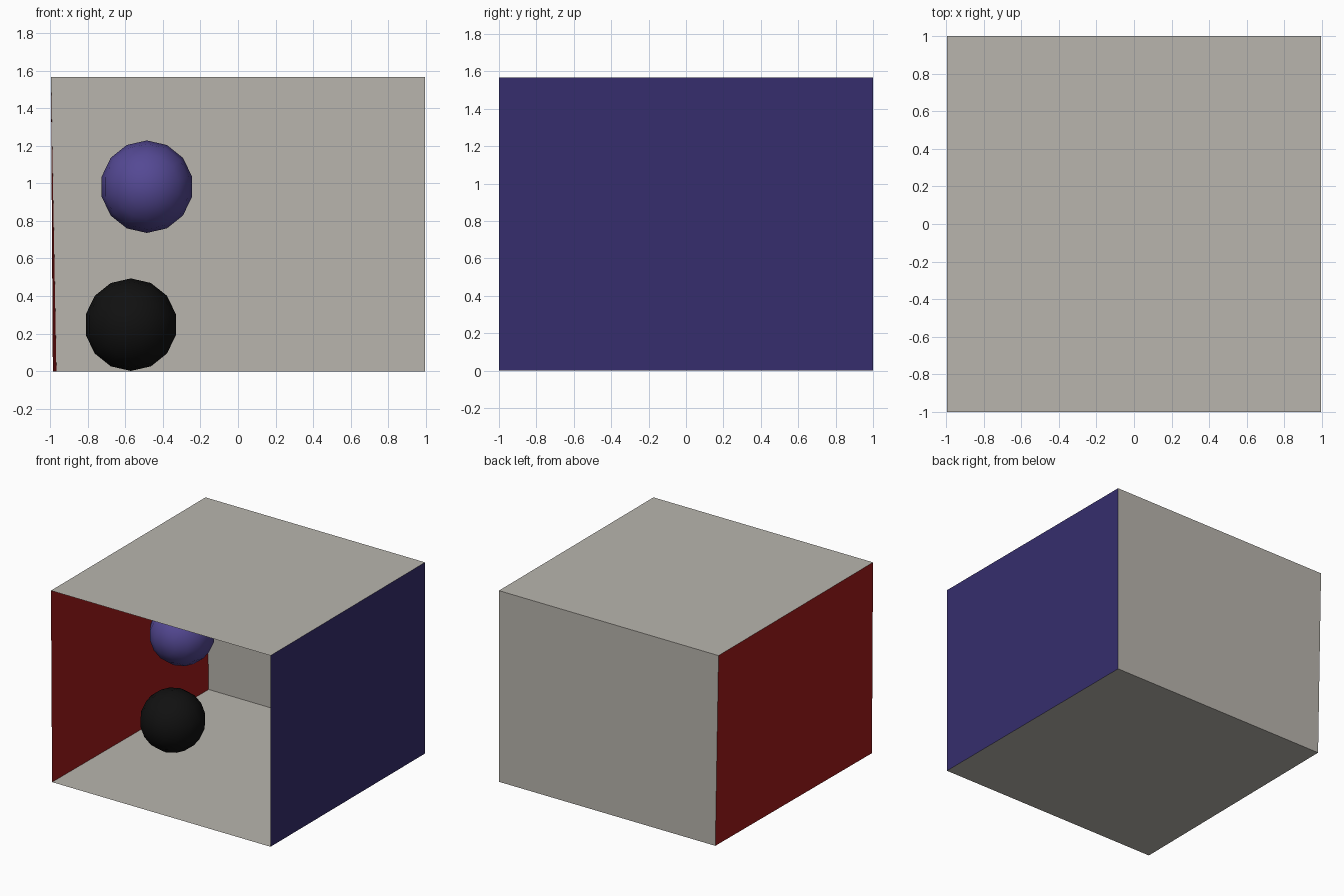
import bpy
from math import radians
from mathutils import Color

if "Cube" in bpy.data.objects:
    bpy.data.objects.remove(bpy.data.objects["Cube"])

# Corners of the open room: the left wall leans out slightly, the front is open
R, L_TOP, L_FRONT, L_BACK, H = 0.995, -0.995, -0.985, -0.966, 1.566
A, B, C, D = (L_FRONT, -1, 0), (R, -1, 0), (R, 1, 0), (L_BACK, 1, 0)
E, F, G, K = (L_TOP, -1, H), (R, -1, H), (R, 1, H), (L_TOP, 1, H)


def material(name, srgb):
    mat = bpy.data.materials.new(name)
    mat.diffuse_color = (*Color(srgb).from_srgb_to_scene_linear(), 1)
    mat.use_nodes = True
    mat.node_tree.nodes["Principled BSDF"].inputs["Base Color"].default_value = mat.diffuse_color
    return mat


def panel(name, corners, mat):
    mesh = bpy.data.meshes.new(name)
    mesh.from_pydata(corners, [], [(0, 1, 2, 3)])
    mesh.materials.append(mat)
    obj = bpy.data.objects.new(name, mesh)
    bpy.context.collection.objects.link(obj)


def ball(name, location, mat):
    bpy.ops.mesh.primitive_uv_sphere_add(
        segments=14, ring_count=8, radius=0.246, location=location,
        rotation=(radians(90), 0, 0))
    obj = bpy.context.object
    obj.name = name
    obj.data.materials.append(mat)
    bpy.ops.object.shade_smooth()


plaster = material("plaster", (0.725, 0.71, 0.68))
red = material("red", (0.63, 0.105, 0.105))
blue = material("blue", (0.21, 0.18, 0.43))
violet = material("violet", (0.33, 0.285, 0.58))
black = material("black", (0.065, 0.065, 0.065))

# Room panels, facing inwards
panel("floor", (A, B, C, D), plaster)
panel("ceiling", (E, K, G, F), plaster)
panel("back_wall", (D, C, G, K), plaster)
panel("left_wall", (A, D, K, E), red)
panel("right_wall", (B, F, G, C), blue)

# Two floating balls, poles facing front and back
ball("upper_ball", (-0.485, -0.03, 0.982), violet)
ball("lower_ball", (-0.57, -0.03, 0.248), black)
